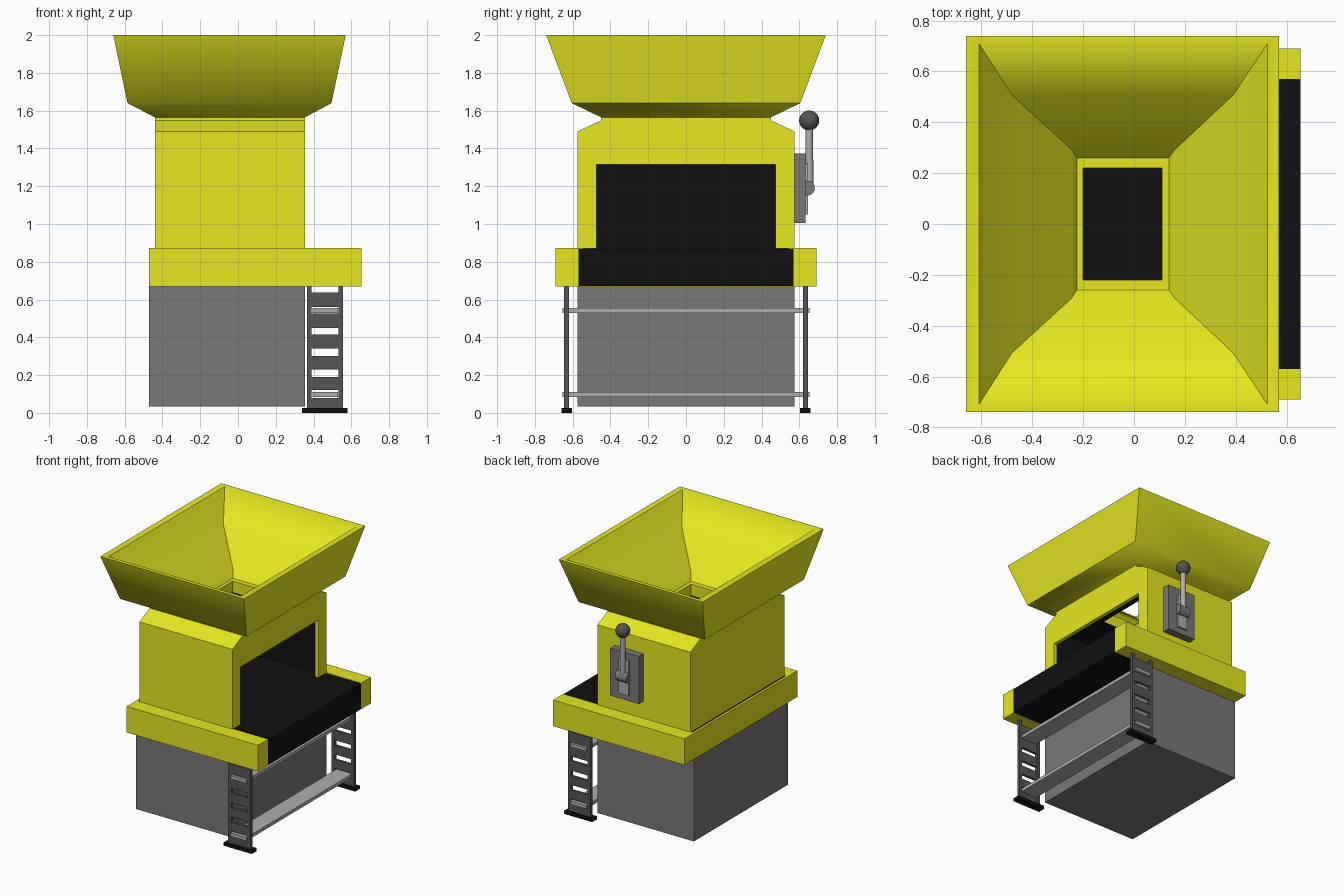
import bpy, bmesh, math
from mathutils import Vector

if "Cube" in bpy.data.objects:
    bpy.data.objects.remove(bpy.data.objects["Cube"])


def material(name, rgb):
    m = bpy.data.materials.new(name)
    m.diffuse_color = (*rgb, 1)
    m.use_nodes = True
    m.node_tree.nodes["Principled BSDF"].inputs["Base Color"].default_value = m.diffuse_color
    return m


YELLOW = material("yellow_paint", (0.80, 0.81, 0.015))
BLACK = material("black_rubber", (0.005, 0.005, 0.005))
DARK = material("dark_steel", (0.09, 0.09, 0.09))
LIGHT = material("light_steel", (0.42, 0.42, 0.42))
GREY = material("grey_steel", (0.19, 0.19, 0.19))


def finish(name, bm, mat=None):
    bmesh.ops.recalc_face_normals(bm, faces=bm.faces)
    me = bpy.data.meshes.new(name)
    bm.to_mesh(me)
    bm.free()
    ob = bpy.data.objects.new(name, me)
    bpy.context.collection.objects.link(ob)
    if mat:
        me.materials.append(mat)
    return ob


def smooth(ob, angle):
    bpy.ops.object.select_all(action='DESELECT')
    ob.select_set(True)
    bpy.context.view_layer.objects.active = ob
    bpy.ops.object.shade_smooth_by_angle(angle=math.radians(angle))


def boxes(name, spans, mat=None):
    """One object made of boxes given as (x0, x1, y0, y1, z0, z1)."""
    bm = bmesh.new()
    for x0, x1, y0, y1, z0, z1 in spans:
        vs = bmesh.ops.create_cube(bm, size=1)["verts"]
        for v in vs:
            v.co = ((x0 + x1) / 2 + v.co.x * (x1 - x0),
                    (y0 + y1) / 2 + v.co.y * (y1 - y0),
                    (z0 + z1) / 2 + v.co.z * (z1 - z0))
    return finish(name, bm, mat)


def rod(name, a, b, r, mat=None, sides=16):
    a, b = Vector(a), Vector(b)
    bm = bmesh.new()
    bmesh.ops.create_cone(bm, cap_ends=True, segments=sides, radius1=r, radius2=r, depth=(b - a).length)
    ob = finish(name, bm, mat)
    ob.location = (a + b) / 2
    ob.rotation_euler = (b - a).to_track_quat('Z', 'Y').to_euler()
    smooth(ob, 40)
    return ob


# Hopper: rectangular rings lofted from the outside, under the base and up the inside
rings = [(-0.66, 0.57, 0.74, 2.0), (-0.585, 0.495, 0.605, 1.64), (-0.44, 0.355, 0.45, 1.565),
         (-0.20, 0.11, 0.22, 1.51), (-0.245, 0.16, 0.292, 1.61),
         (-0.48, 0.39, 0.507, 1.82), (-0.61, 0.525, 0.71, 2.0)]
bm = bmesh.new()
loops = [[bm.verts.new(p) for p in ((x0, -y, z), (x1, -y, z), (x1, y, z), (x0, y, z))]
         for x0, x1, y, z in rings]
for i, a in enumerate(loops):
    b = loops[(i + 1) % len(loops)]
    for j in range(4):
        k = (j + 1) % 4
        bm.faces.new((a[j], a[k], b[k], b[j]))
hopper = finish("hopper", bm, YELLOW)
smooth(hopper, 47)

# Housing: chamfered profile along x, hollowed out and opened to the right and the hopper
profile = [(-0.575, 0.87), (0.575, 0.87), (0.575, 1.49), (0.45, 1.548),
           (0.45, 1.565), (-0.45, 1.565), (-0.45, 1.548), (-0.575, 1.49)]
bm = bmesh.new()
face = bm.faces.new([bm.verts.new((-0.44, y, z)) for y, z in profile])
ext = bmesh.ops.extrude_face_region(bm, geom=[face])["geom"]
bmesh.ops.translate(bm, vec=(0.795, 0, 0), verts=[v for v in ext if isinstance(v, bmesh.types.BMVert)])
housing = finish("housing", bm, YELLOW)
cuts = {"cavity_cutter": (-0.41, 0.325, -0.545, 0.545, 0.8, 1.48),
        "opening_cutter": (0.2, 0.5, -0.475, 0.475, 0.75, 1.315),
        "throat_cutter": (-0.20, 0.11, -0.22, 0.22, 1.4, 1.7)}
for name, span in cuts.items():
    cutter = boxes(name, [span])
    cutter.hide_render = True
    mod = housing.modifiers.new(name, 'BOOLEAN')
    mod.object = cutter
    mod.solver = 'EXACT'
    bpy.context.view_layer.objects.active = housing
    bpy.ops.object.modifier_apply(modifier=name)
    bpy.data.objects.remove(cutter)

# Black lining of the housing, open to the right and around the throat
boxes("housing_lining", [
    (-0.41, -0.40, -0.54, 0.54, 0.86, 1.48),
    (-0.40, 0.325, -0.545, -0.535, 0.86, 1.48), (-0.40, 0.325, 0.535, 0.545, 0.86, 1.48),
    (-0.40, -0.20, -0.535, 0.535, 1.47, 1.485), (0.11, 0.325, -0.535, 0.535, 1.47, 1.485),
    (-0.20, 0.11, -0.535, -0.22, 1.47, 1.485), (-0.20, 0.11, 0.22, 0.535, 1.47, 1.485)], BLACK)

# Conveyor frame, belt and base cabinet
boxes("conveyor_frame", [(-0.47, 0.655, -0.69, -0.57, 0.67, 0.872),
                         (-0.47, 0.655, 0.57, 0.69, 0.67, 0.872),
                         (-0.47, -0.455, -0.57, 0.57, 0.67, 0.872)], YELLOW)
boxes("conveyor_belt", [(-0.455, 0.655, -0.57, 0.57, 0.672, 0.868)], BLACK)
boxes("base_cabinet", [(-0.47, 0.355, -0.575, 0.575, 0.035, 0.668)], GREY)

# Slotted legs and feet on both sides
webs = [(0.025, 0.08), (0.12, 0.19), (0.23, 0.30), (0.34, 0.415), (0.45, 0.525), (0.56, 0.638)]
for side, label in ((-1, "front"), (1, "back")):
    y0, y1 = sorted((side * 0.62, side * 0.645))
    posts = [(0.365, 0.39, y0, y1, 0.025, 0.67), (0.533, 0.557, y0, y1, 0.025, 0.67)]
    boxes(label + "_leg", posts + [(0.39, 0.533, y0 + 0.003, y1 - 0.003, a, b) for a, b in webs], DARK)
    y0, y1 = sorted((side * 0.603, side * 0.66))
    boxes(label + "_foot", [(0.34, 0.58, y0, y1, 0, 0.025)], BLACK)

# Flat crossbars running through the leg slots
for label, z in (("lower", 0.085), ("upper", 0.53)):
    boxes(label + "_crossbar", [(0.395, 0.53, -0.655, 0.655, z, z + 0.026)], LIGHT)

# Control lever on the back
boxes("lever_plate", [(-0.04, 0.205, 0.57, 0.633, 1.005, 1.372)], GREY)
boxes("lever_guide", [(0.04, 0.125, 0.63, 0.645, 1.05, 1.32)], LIGHT)
rod("lever_pivot", (0.035, 0.642, 1.19), (0.133, 0.642, 1.19), 0.04, GREY)
rod("lever_arm", (0.084, 0.655, 1.19), (0.084, 0.652, 1.53), 0.02, LIGHT)
bm = bmesh.new()
bmesh.ops.create_uvsphere(bm, u_segments=20, v_segments=12, radius=0.053)
knob = finish("lever_knob", bm, DARK)
knob.location = (0.084, 0.652, 1.548)
smooth(knob, 40)
